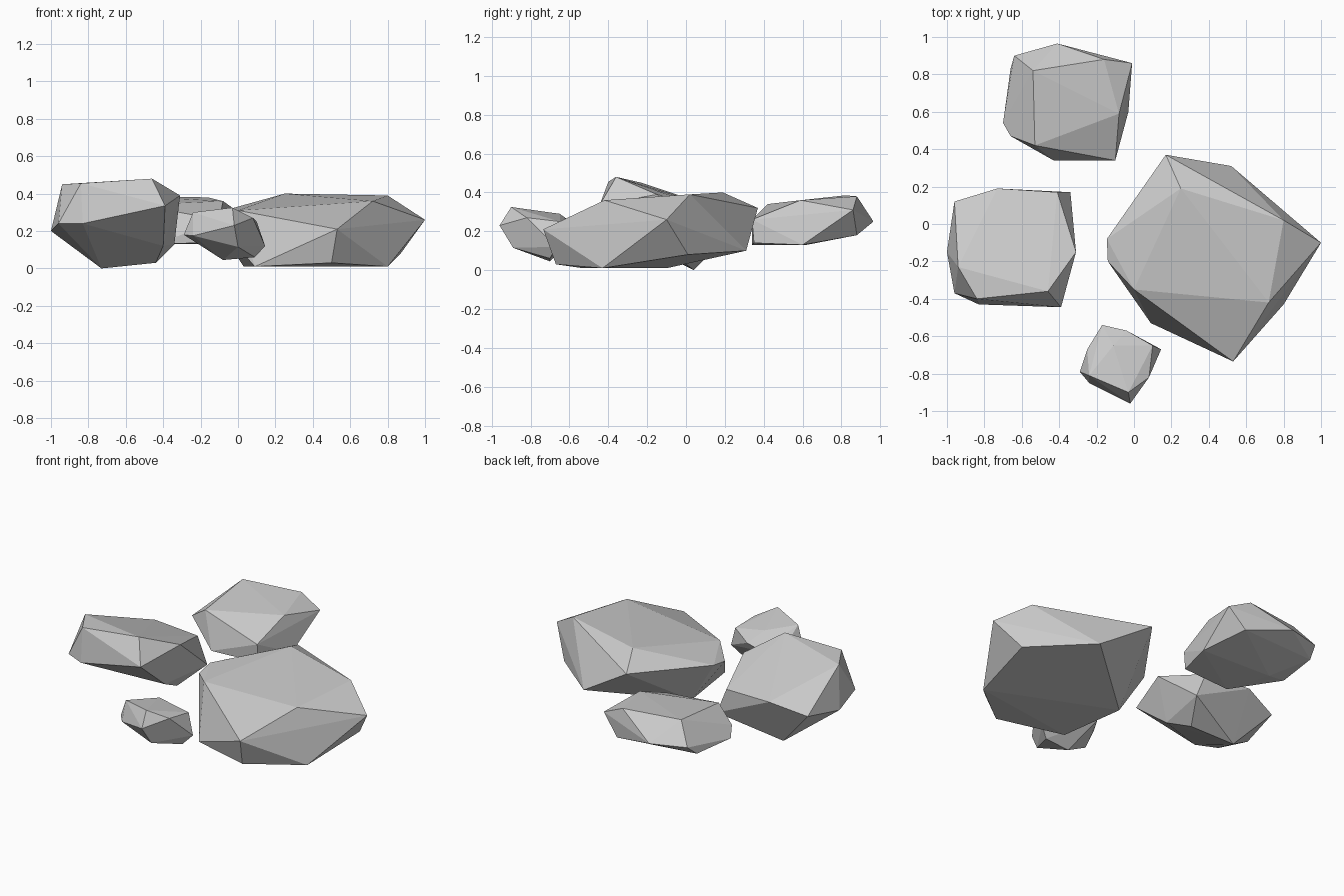
import bpy, bmesh


def rock(name, top, middle, bottom):
    """Faceted boulder: convex hull over rings of corner points."""
    bm = bmesh.new()
    for p in top + middle + bottom:
        bm.verts.new(p)
    res = bmesh.ops.convex_hull(bm, input=bm.verts[:])
    junk = {g for k in ("geom_interior", "geom_unused") for g in res[k]
            if isinstance(g, bmesh.types.BMVert)}
    bmesh.ops.delete(bm, geom=list(junk), context='VERTS')
    bmesh.ops.recalc_face_normals(bm, faces=bm.faces[:])
    mesh = bpy.data.meshes.new(name)
    bm.to_mesh(mesh)
    bm.free()
    obj = bpy.data.objects.new(name, mesh)
    bpy.context.collection.objects.link(obj)
    return obj


# Large boulder on the right
rock("large_boulder",
     top=[(.25, .19, .40), (.80, .02, .39), (.72, -.42, .36), (0, -.35, .31)],
     middle=[(.17, .37, .32), (1.0, -.10, .26), (.53, -.735, .21),
             (-.14, -.20, .27), (-.145, -.08, .29)],
     bottom=[(.52, .31, .10), (.87, .01, .08), (.80, -.43, .01),
             (.50, -.67, .03), (.09, -.53, .01), (.03, -.10, .01)])

# Tall boulder on the left
rock("left_boulder",
     top=[(-.46, -.36, .48), (-.84, -.40, .455), (-.94, -.23, .45),
          (-.31, -.15, .39)],
     middle=[(-.39, -.445, .335), (-.83, -.43, .24), (-.96, -.37, .24),
             (-1.0, -.15, .20), (-.96, .12, .25), (-.73, .19, .31),
             (-.41, .17, .30)],
     bottom=[(-.34, .17, .13), (-.40, -.18, .12), (-.44, 0, .03),
             (-.73, .04, 0)])

# Boulder at the back
rock("back_boulder",
     top=[(-.54, .82, .385), (-.16, .88, .38), (-.08, .59, .36),
          (-.53, .42, .34)],
     middle=[(-.01, .86, .31), (-.10, .34, .26), (-.41, .965, .25),
             (-.64, .90, .26), (-.66, .47, .25), (-.70, .54, .20),
             (-.66, .83, .20)],
     bottom=[(-.03, .60, .13), (-.10, .35, .14), (-.43, .34, .13),
             (-.12, .88, .18), (-.52, .62, .13)])

# Small rock at the front
rock("small_rock",
     top=[(-.03, -.90, .325), (-.24, -.81, .30), (-.11, -.65, .29),
          (.08, -.82, .27), (.10, -.65, .25)],
     middle=[(-.02, -.96, .23), (-.29, -.79, .18), (-.24, -.85, .175),
             (-.25, -.67, .22), (-.17, -.54, .21), (-.04, -.57, .22)],
     bottom=[(.145, -.67, .12), (0, -.89, .115), (.09, -.70, .06),
             (-.08, -.70, .045)])
